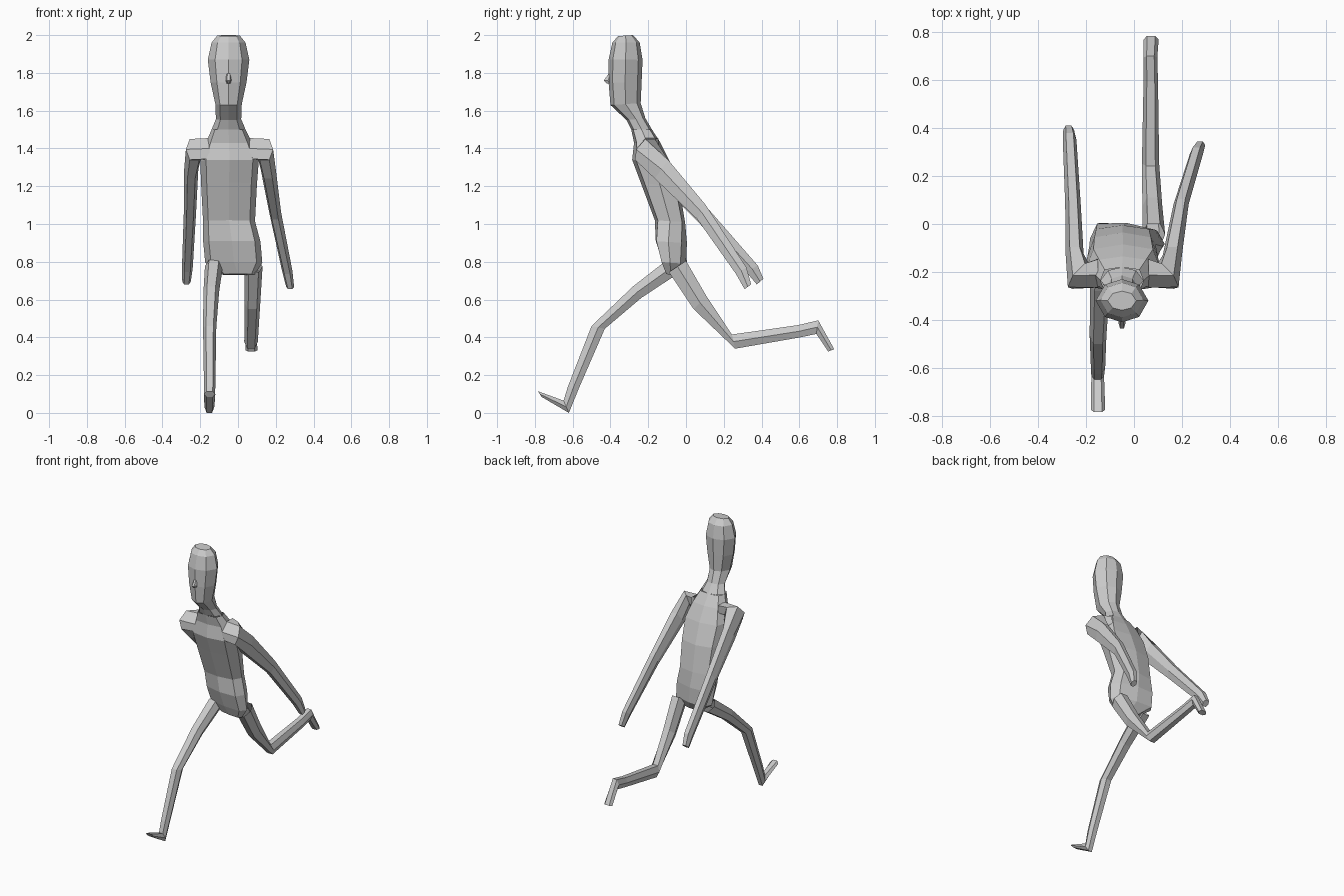
import bpy, bmesh
from math import cos, sin, radians
from mathutils import Vector

# Cross-sections: (along a->b, along width)
HEX = [(1, .55), (1, -.55), (0, -1), (-1, -.55), (-1, .55), (0, 1)]


def octagon(c, d):
    return [(-1, 0), (-c, d), (0, 1), (c, d), (1, 0), (c, -d), (0, -1), (-c, -d)]


def loft(name, rows, profile, cap_start=False, cap_end=True):
    """Each row: x min, x max, a (y, z), b (y, z), optional yaw of the width axis."""
    bm = bmesh.new()
    rings = []
    for x0, x1, a, b, *yaw in rows:
        t = radians(yaw[0]) if yaw else 0
        c = Vector(((x0 + x1) / 2, (a[0] + b[0]) / 2, (a[1] + b[1]) / 2))
        u = Vector((0, (b[0] - a[0]) / 2, (b[1] - a[1]) / 2))
        w = Vector((cos(t), sin(t), 0)) * (x1 - x0) / 2
        rings.append([bm.verts.new(c + u * p + w * q) for p, q in profile])
    n = len(profile)
    for r, s in zip(rings, rings[1:]):
        for i in range(n):
            j = (i + 1) % n
            bm.faces.new((r[i], r[j], s[j], s[i]))
    if cap_start:
        bm.faces.new(rings[0])
    if cap_end:
        bm.faces.new(rings[-1])
    bmesh.ops.recalc_face_normals(bm, faces=bm.faces)
    me = bpy.data.meshes.new(name)
    bm.to_mesh(me)
    bm.free()
    ob = bpy.data.objects.new(name, me)
    bpy.context.collection.objects.link(ob)
    return ob


# Torso, leaning forward, from crotch to base of neck
loft("torso", [
    (-.09, .09, (-.10, .735), (-.04, .73), -8),
    (-.175, .13, (-.125, .80), (.0, .79), -8),
    (-.185, .12, (-.16, .91), (.005, .90), -6),
    (-.185, .09, (-.165, 1.02), (-.005, 1.01)),
    (-.195, .10, (-.24, 1.22), (-.035, 1.19)),
    (-.20, .11, (-.285, 1.34), (-.085, 1.33)),
    (-.17, .075, (-.275, 1.43), (-.135, 1.43)),
    (-.14, .04, (-.29, 1.50), (-.18, 1.50)),
], octagon(.8, .8), cap_start=True, cap_end=False)

# Neck and head
loft("head", [
    (-.14, .04, (-.29, 1.50), (-.18, 1.50)),
    (-.117, .017, (-.315, 1.55), (-.215, 1.56)),
    (-.12, .02, (-.40, 1.63), (-.24, 1.64)),
    (-.145, .045, (-.41, 1.75), (-.235, 1.75)),
    (-.16, .06, (-.41, 1.87), (-.23, 1.87)),
    (-.14, .04, (-.39, 1.96), (-.245, 1.96)),
    (-.11, .01, (-.36, 1.995), (-.28, 2.0)),
], octagon(.75, .65))

# Nose
loft("nose", [
    (-.06, -.04, (-.40, 1.81), (-.39, 1.81)),
    (-.065, -.035, (-.435, 1.76), (-.39, 1.76)),
    (-.06, -.04, (-.42, 1.745), (-.39, 1.745)),
], HEX, cap_start=True)

# Swept-back arms
loft("left_arm", [
    (.0, .12, (-.23, 1.345), (-.18, 1.455), -90),
    (.075, .205, (-.245, 1.34), (-.19, 1.45), -45),
    (.12, .20, (-.165, 1.24), (-.095, 1.34)),
    (.165, .228, (.06, 1.025), (.105, 1.10)),
    (.233, .288, (.265, .735), (.32, .77)),
    (.255, .297, (.31, .655), (.345, .68)),
], HEX)
loft("right_arm", [
    (-.21, -.09, (-.23, 1.345), (-.18, 1.455), 90),
    (-.295, -.165, (-.245, 1.34), (-.19, 1.45), 45),
    (-.285, -.21, (-.165, 1.24), (-.095, 1.34)),
    (-.287, -.222, (.055, 1.02), (.105, 1.095)),
    (-.297, -.24, (.32, .745), (.38, .78)),
    (-.295, -.25, (.375, .68), (.41, .71)),
], HEX)

# Forward leg, heel on the ground
loft("right_leg", [
    (-.175, -.08, (-.03, .745), (-.10, .81)),
    (-.183, -.10, (-.235, .61), (-.28, .67)),
    (-.185, -.115, (-.43, .445), (-.50, .46)),
    (-.18, -.12, (-.565, .135), (-.625, .14)),
    (-.178, -.125, (-.62, .0), (-.648, .065)),
    (-.18, -.12, (-.765, .085), (-.785, .115)),
], HEX)

# Trailing leg, kicked up behind
loft("left_leg", [
    (.035, .13, (-.09, .745), (.0, .805)),
    (.035, .118, (.04, .55), (.11, .615)),
    (.033, .105, (.26, .34), (.243, .415)),
    (.04, .10, (.605, .40), (.595, .465)),
    (.04, .097, (.69, .418), (.70, .49)),
    (.04, .103, (.753, .325), (.785, .337)),
], HEX)
